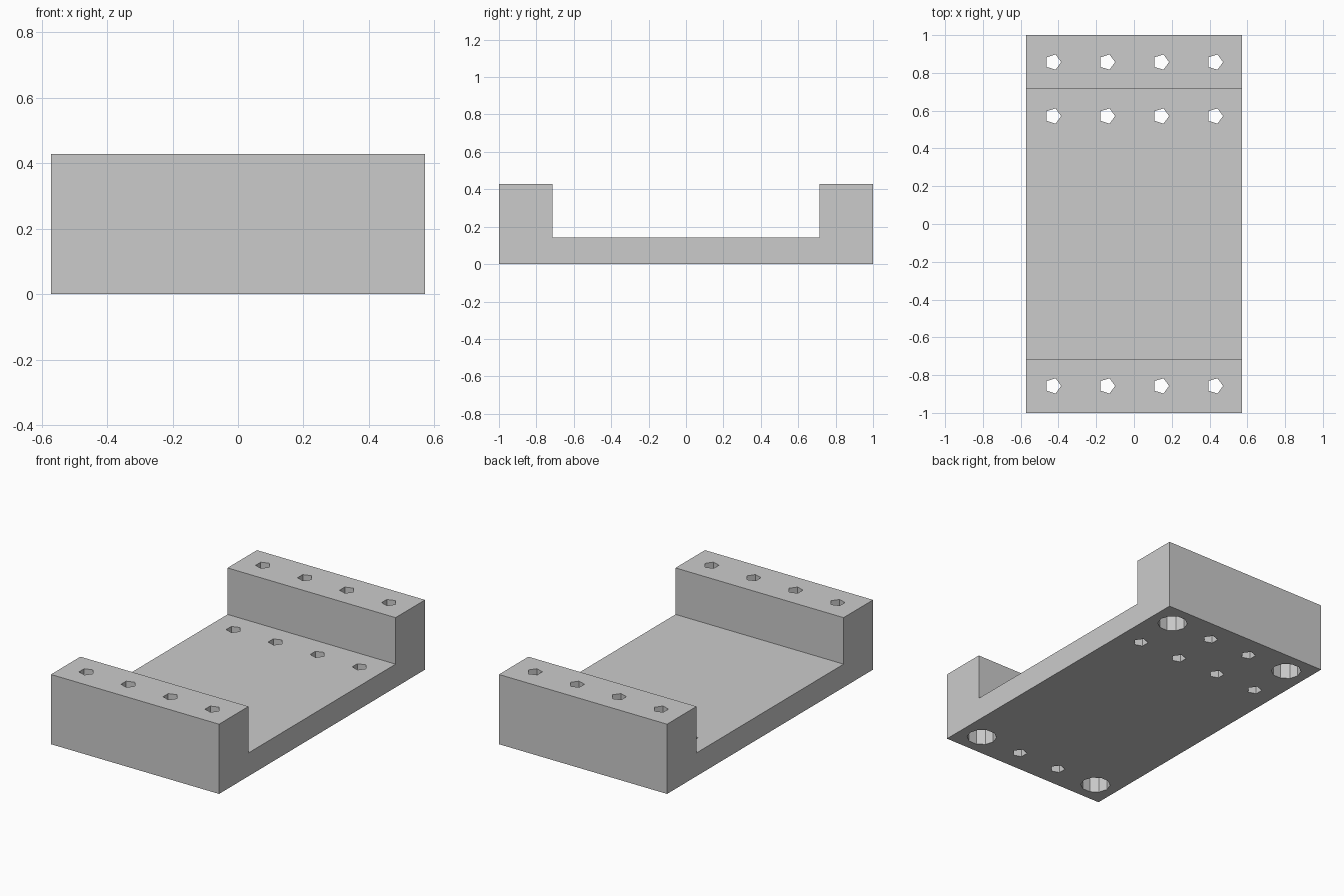
import bpy
import bmesh
from math import cos, sin, tau

cube = bpy.data.objects.get("Cube")
if cube:
    bpy.data.objects.remove(cube, do_unlink=True)

U = 1 / 35                      # model designed on a 40 x 70 x 15 grid
HALF_X, HALF_Y = 20 * U, 35 * U
BASE, TOP, WALL = 5 * U, 15 * U, 10 * U

grey = bpy.data.materials.new("plain grey")
grey.use_nodes = True
colour = (0.6, 0.6, 0.6, 1)
grey.diffuse_color = colour
grey.node_tree.nodes["Principled BSDF"].inputs["Base Color"].default_value = colour


def add_prism(bm, points, offset):
    """Extrude a closed outline of 3D points along an offset."""
    face = bm.faces.new([bm.verts.new(p) for p in points])
    new = bmesh.ops.extrude_face_region(bm, geom=[face])["geom"]
    verts = [v for v in new if isinstance(v, bmesh.types.BMVert)]
    bmesh.ops.translate(bm, verts=verts, vec=offset)


def make_object(name, bm):
    bmesh.ops.recalc_face_normals(bm, faces=bm.faces)
    mesh = bpy.data.meshes.new(name)
    bm.to_mesh(mesh)
    bm.free()
    mesh.materials.append(grey)
    obj = bpy.data.objects.new(name, mesh)
    bpy.context.collection.objects.link(obj)
    return obj


def hole_cutter(name, centres, radius, sides, z0, z1):
    bm = bmesh.new()
    for x, y in centres:
        ring = [(x + radius * cos(tau * i / sides),
                 y + radius * sin(tau * i / sides), z0) for i in range(sides)]
        add_prism(bm, ring, (0, 0, z1 - z0))
    obj = make_object(name, bm)
    obj.hide_render = True
    obj.hide_set(True)
    return obj


# U-shaped bracket: side profile extruded across the width
inner = HALF_Y - WALL
profile = [(-HALF_Y, 0), (HALF_Y, 0), (HALF_Y, TOP), (inner, TOP),
           (inner, BASE), (-inner, BASE), (-inner, TOP), (-HALF_Y, TOP)]
bm = bmesh.new()
add_prism(bm, [(-HALF_X, y, z) for y, z in profile], (2 * HALF_X, 0, 0))
bracket = make_object("bracket", bm)

# Screw holes: one row through each wall, one through the floor
columns = [-15 * U, -5 * U, 5 * U, 15 * U]
rows = [-30 * U, 20 * U, 30 * U]
screws = hole_cutter("screw_hole_cutter", [(x, y) for y in rows for x in columns],
                     1.5 * U, 5, -0.1, TOP + 0.1)

# Wide recesses under the four corner holes
corners = [(x, y) for y in (rows[0], rows[2]) for x in (columns[0], columns[-1])]
recesses = hole_cutter("corner_recess_cutter", corners, 3 * U, 10, -0.1, 10 * U)

for cutter in (screws, recesses):
    cut = bracket.modifiers.new(cutter.name, "BOOLEAN")
    cut.operation = "DIFFERENCE"
    cut.solver = "EXACT"
    cut.object = cutter

# Bake the cuts and discard the cutters
bpy.context.view_layer.update()
graph = bpy.context.evaluated_depsgraph_get()
baked = bpy.data.meshes.new_from_object(bracket.evaluated_get(graph))
bracket.modifiers.clear()
bracket.data = baked
for cutter in (screws, recesses):
    bpy.data.objects.remove(cutter, do_unlink=True)
